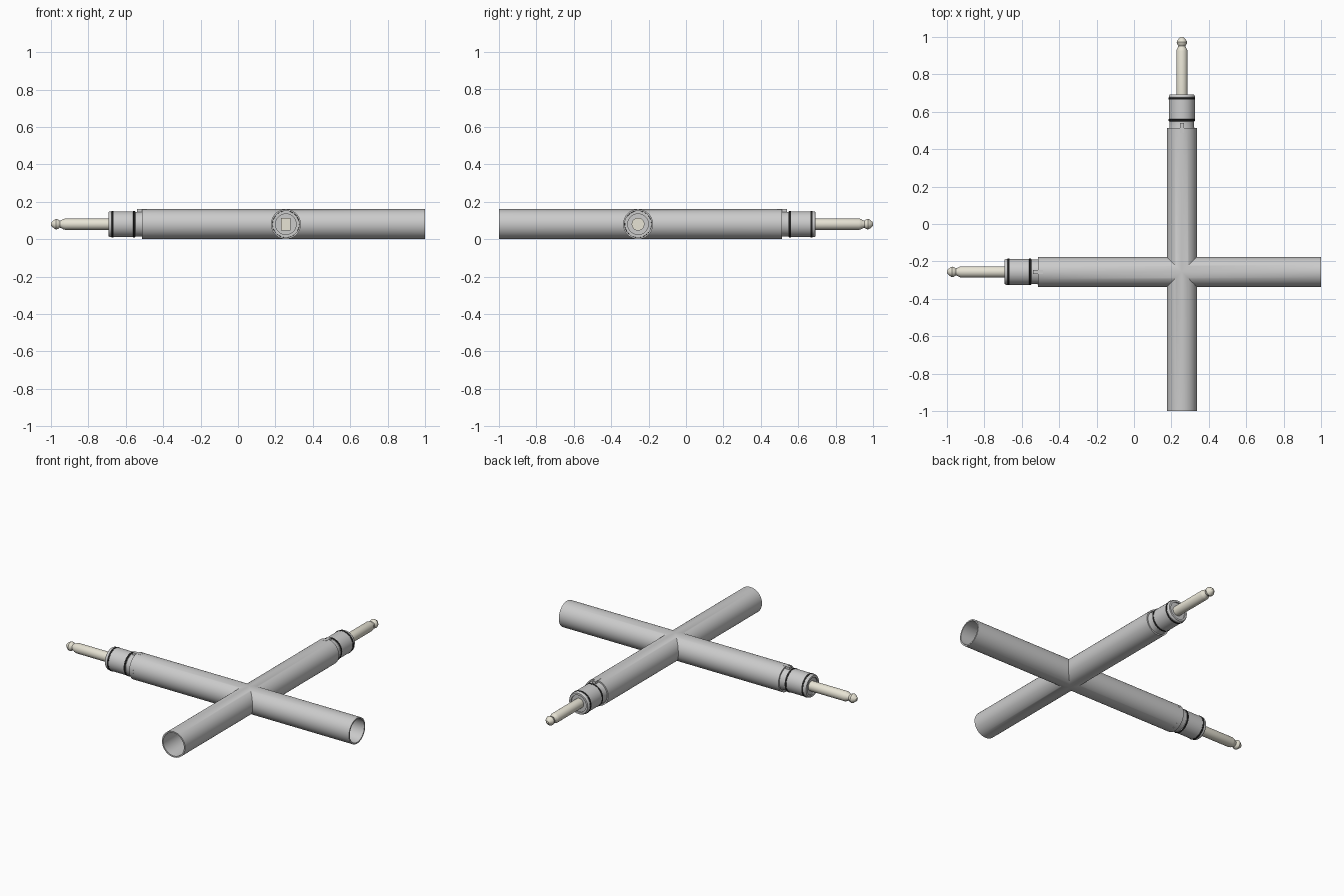
import bpy, bmesh, math
from mathutils import Vector, Matrix

if "Cube" in bpy.data.objects:
    bpy.data.objects.remove(bpy.data.objects["Cube"])

CENTRE = Vector((0.256, -0.256, 0.08))   # crossing point of the tubes
R_OUT, R_IN = 0.08, 0.0715
N = 64


def material(name, rgb):
    m = bpy.data.materials.new(name)
    m.diffuse_color = (*rgb, 1)
    m.use_nodes = True
    m.node_tree.nodes["Principled BSDF"].inputs["Base Color"].default_value = m.diffuse_color
    return m


CREAM = material("cream", (0.80, 0.77, 0.66))
BLACK = material("black", (0.02, 0.02, 0.02))


def finish(bm, name, mat=None, turn=0.0, merge=True):
    if merge:
        bmesh.ops.remove_doubles(bm, verts=bm.verts, dist=1e-5)
    bmesh.ops.recalc_face_normals(bm, faces=bm.faces)
    me = bpy.data.meshes.new(name)
    bm.to_mesh(me)
    bm.free()
    ob = bpy.data.objects.new(name, me)
    bpy.context.collection.objects.link(ob)
    ob.location = CENTRE
    ob.rotation_euler.z = turn
    if mat:
        me.materials.append(mat)
    bpy.context.view_layer.objects.active = ob
    ob.select_set(True)
    bpy.ops.object.shade_smooth_by_angle(angle=math.radians(30))
    ob.select_set(False)
    return ob


def lathe(name, profile, mat=None, turn=0.0):
    """Spin (radius, y) points about the arm axis; y is the world height of the upright arm."""
    bm = bmesh.new()
    rings = []
    for r, y in profile:
        rings.append([bm.verts.new((r * math.cos(a), y - CENTRE.y, r * math.sin(a)))
                      for a in (2 * math.pi * i / N for i in range(N))])
    for a, b in zip(rings, rings[1:]):
        for i in range(N):
            j = (i + 1) % N
            bm.faces.new((a[i], a[j], b[j], b[i]))
    return finish(bm, name, mat, turn)


def box(name, size, centre, mat=None, turn=0.0):
    bm = bmesh.new()
    place = Matrix.Translation((centre[0], centre[1] - CENTRE.y, centre[2]))
    bmesh.ops.create_cube(bm, size=1, matrix=place @ Matrix.Diagonal((*size, 1)))
    return finish(bm, name, mat, turn)


# Crossed tubes: four hollow arms mitred against each other at the centre
bm = bmesh.new()
for turn, length in ((0, 0.77), (90, 0.77), (180, 0.744), (270, 0.744)):
    rot = Matrix.Rotation(math.radians(turn), 3, 'Z')
    loops = []
    for r, at_end in ((R_OUT, False), (R_OUT, True), (R_IN, True), (R_IN, False)):
        ring = []
        for i in range(N):
            a = 2 * math.pi * i / N
            v = r * math.cos(a)
            y = length if at_end else abs(v)
            ring.append(bm.verts.new(rot @ Vector((v, y, r * math.sin(a)))))
        loops.append(ring)
    for a, b in zip(loops, loops[1:]):
        for i in range(N):
            j = (i + 1) % N
            bm.faces.new((a[i], a[j], b[j], b[i]))
finish(bm, "crossed_tubes")

# Plug ends: one pointing back, one pointing left
for side, turn in (("back", 0.0), ("left", math.pi / 2)):
    # stepped sleeve, hollow at its inner end
    lathe(side + "_plug_sleeve", [
        (0, 0.50), (0.055, 0.50), (0.055, 0.44), (0.071, 0.44), (0.071, 0.50),
        (0.066, 0.515), (0.066, 0.548), (0.069, 0.55), (0.069, 0.685),
        (0.064, 0.693), (0.052, 0.693), (0.052, 0.685), (0, 0.685)], None, turn)
    # sealing rings
    for k, y in enumerate((0.555, 0.67)):
        lathe(f"{side}_seal_ring_{k + 1}", [
            (0.066, y - 0.006), (0.0705, y - 0.005), (0.0715, y),
            (0.0705, y + 0.005), (0.066, y + 0.006)], BLACK, turn)
    # contact pin with rounded tip
    lathe(side + "_pin", [
        (0, 0.68), (0.030, 0.68), (0.030, 0.925), (0.027, 0.935), (0.020, 0.947),
        (0.019, 0.953), (0.026, 0.963), (0.028, 0.972), (0.025, 0.980),
        (0.014, 0.994), (0.008, 0.999), (0, 1.0)], CREAM, turn)
    # locating key at the tube mouth
    box(side + "_key", (0.02, 0.055, 0.022), (0, 0.513, 0.0693), None, turn)

# Inner contacts: flat tab on the back plug, round stub on the left plug
box("back_inner_tab", (0.05, 0.05, 0.066), (0, 0.476, 0), CREAM)
lathe("left_inner_stub", [(0, 0.45), (0.034, 0.45), (0.034, 0.501), (0, 0.501)],
      CREAM, math.pi / 2)

# Thin band on the mouth of the left tube
lathe("left_tube_band", [(0.0795, 0.487), (0.0803, 0.487), (0.0803, 0.514), (0.0795, 0.514)],
      None, math.pi / 2)
